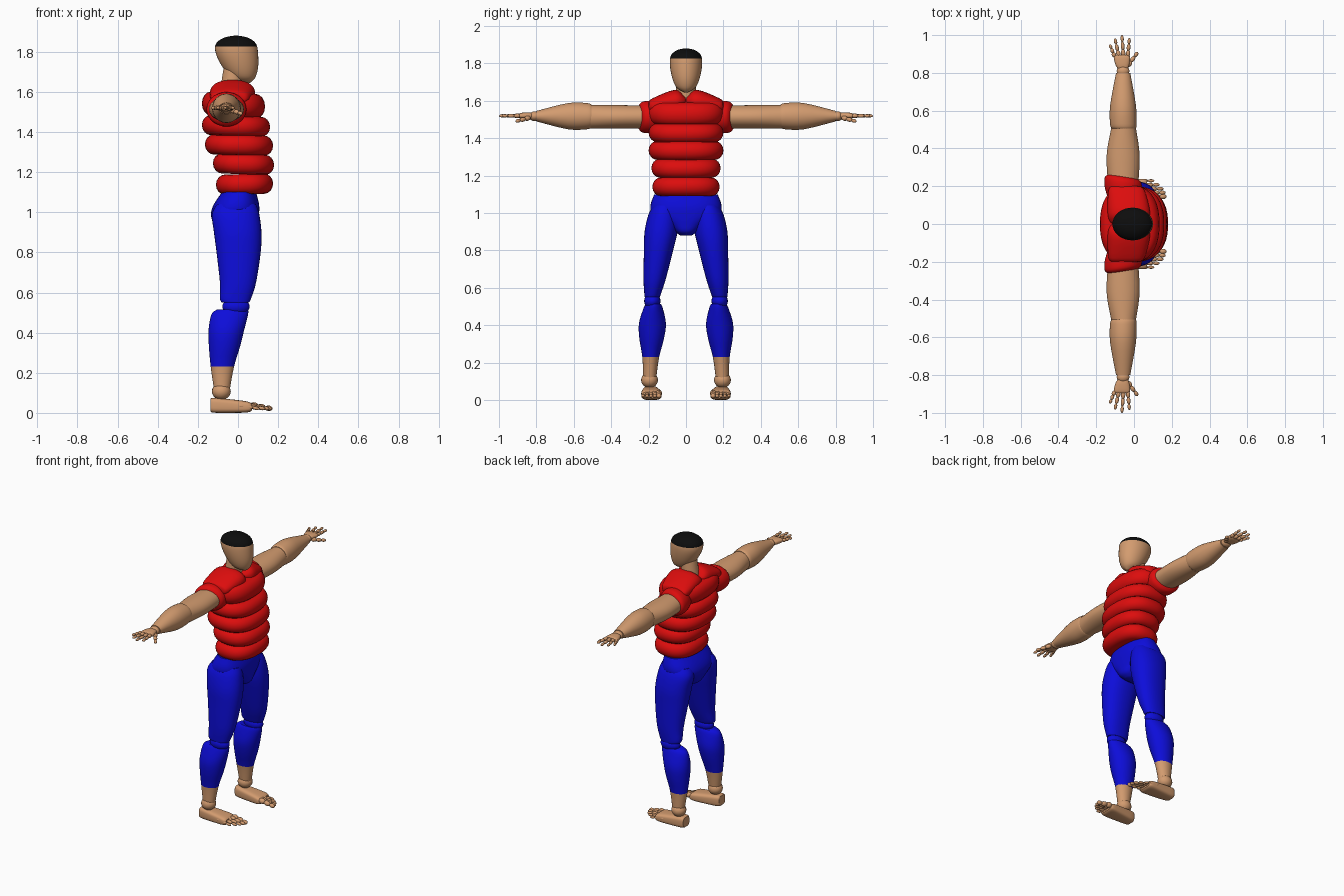
import bpy, bmesh, math
from mathutils import Vector, Matrix

if "Cube" in bpy.data.objects:
    bpy.data.objects.remove(bpy.data.objects["Cube"])


def material(name, *rgb):
    mat = bpy.data.materials.new(name)
    mat.use_nodes = True
    mat.diffuse_color = (*rgb, 1)
    shader = mat.node_tree.nodes["Principled BSDF"]
    shader.inputs["Base Color"].default_value = mat.diffuse_color
    return mat


skin = material("skin", .65, .33, .16)
red = material("red padding", .72, .004, .004)
blue = material("blue trousers", .004, .004, .7)
black = material("black hair", .004, .004, .004)


def finish(bm, name, mat, pair=False, split=None):
    """Turn bm into one object or a mirrored pair; split = (height, material above)."""
    if split:
        height, upper = split
        geometry = bm.verts[:] + bm.edges[:] + bm.faces[:]
        bmesh.ops.bisect_plane(bm, geom=geometry, plane_co=(0, 0, height), plane_no=(0, 0, 1))
        for face in bm.faces:
            face.material_index = int(face.calc_center_median().z > height)
    bmesh.ops.recalc_face_normals(bm, faces=bm.faces[:])
    for prefix in ("left_", "right_") if pair else ("",):
        if prefix == "right_":
            bm.transform(Matrix.Scale(-1, 4, (0, 1, 0)))
            bmesh.ops.reverse_faces(bm, faces=bm.faces[:])
        mesh = bpy.data.meshes.new(prefix + name)
        bm.to_mesh(mesh)
        mesh.materials.append(mat)
        if split:
            mesh.materials.append(upper)
        part = bpy.data.objects.new(prefix + name, mesh)
        bpy.context.collection.objects.link(part)
        bpy.ops.object.select_all(action="DESELECT")
        part.select_set(True)
        bpy.context.view_layer.objects.active = part
        bpy.ops.object.shade_smooth_by_angle(angle=math.radians(45))
    bm.free()


def smooth_path(rings, steps):
    """Add in-between rings along a flowing curve through the given ones."""
    last = len(rings) - 1
    for i in range(last):
        before, start, end, after = [rings[min(max(i + k, 0), last)] for k in (-1, 0, 1, 2)]
        for step in range(steps):
            t = step / steps
            yield [b + t / 2 * (c - a + t * (2 * a - 5 * b + 4 * c - d
                                             + t * (3 * b - a - 3 * c + d)))
                   for a, b, c, d in zip(before, start, end, after)]
    yield rings[last]


def loft(name, mat, axis, rings, middle=0, slope=0, power=2, tilt=0,
         steps=4, sides=36, pair=False, split=None):
    """Rings are (position, near, far, half breadth); the breadth is centred
    on middle + slope * position, and tilt leans each ring along the axis."""
    bm = bmesh.new()
    loops = []
    for position, near, far, breadth in smooth_path(rings, steps):
        loop = []
        for k in range(sides):
            angle = math.tau * k / sides
            c, s = [math.copysign(abs(v) ** (2 / power), v)
                    for v in (math.cos(angle), math.sin(angle))]
            offset = c * (far - near) / 2
            a = (near + far) / 2 + offset
            b = middle + slope * position + s * breadth
            p = position + tilt * offset
            loop.append(bm.verts.new({"x": (p, a, b), "y": (a, p, b), "z": (a, b, p)}[axis]))
        loops.append(loop)
    for low, high in zip(loops, loops[1:]):
        for k in range(sides):
            bm.faces.new((low[k], low[k - 1], high[k - 1], high[k]))
    bm.faces.new(loops[0])
    bm.faces.new(loops[-1])
    finish(bm, name, mat, pair, split)


def pillow(name, bottom, top, back, front, half_width, tilt, puff=.045):
    """Padded ring of the vest with a rounded rim."""
    rings = []
    for i in range(9):
        angle = math.pi * (i / 8 - .5)
        inset = puff * (1 - math.cos(angle))
        height = (bottom + top + (top - bottom) * math.sin(angle)) / 2
        rings.append((height, back + inset, front - inset, half_width - inset))
    loft(name, red, "z", rings, power=2.4, tilt=tilt, steps=1, sides=48)


def add_ball(bm, centre, size, turn=Matrix()):
    placement = Matrix.Translation(centre) @ turn @ Matrix.Diagonal((*size, 1))
    bmesh.ops.create_uvsphere(bm, u_segments=20, v_segments=12, radius=1, matrix=placement)


def joint(name, mat, centre, size):
    bm = bmesh.new()
    add_ball(bm, centre, size)
    finish(bm, name, mat, pair=True)


def digit(name, start, end, radius, bones=3):
    """Finger or toe: a chain of stretched, tapering bones."""
    start, end = Vector(start), Vector(end)
    turn = (end - start).to_track_quat("Z", "Y").to_matrix().to_4x4()
    half = (end - start).length / bones / 2
    bm = bmesh.new()
    for i in range(bones):
        thick = radius * (1 - i / 8)
        reach = half if i == bones - 1 else half * 1.2
        add_ball(bm, start.lerp(end, (i + .5) / bones), (thick, thick, reach), turn)
    finish(bm, name, skin, pair=True)


# Head with hair cap, and neck
loft("head", skin, "z", [
    (1.645, .02, .06, .01), (1.67, -.03, .085, .05), (1.72, -.075, .1, .073),
    (1.79, -.11, .1, .086), (1.84, -.11, .09, .082), (1.87, -.07, .05, .05),
    (1.88, -.02, 0, .01)], split=(1.826, black))
loft("neck", skin, "z", [(1.54, -.1, .02, .06), (1.73, -.07, .03, .05)])

# Padded vest
pillow("chest_pad", 1.475, 1.595, -.18, .135, .205, tilt=-.05)
pillow("upper_rib_pad", 1.38, 1.48, -.18, .16, .2, tilt=-.03)
pillow("lower_rib_pad", 1.285, 1.385, -.165, .175, .2, tilt=-.02)
pillow("belly_pad", 1.19, 1.29, -.125, .18, .185, tilt=-.03)
pillow("waist_pad", 1.09, 1.19, -.11, .175, .18, tilt=.02)
loft("collar_pad", red, "y", [
    (0, -.1, .03, .01), (.01, -.125, .06, .03), (.06, -.14, .085, .068),
    (.18, -.135, .055, .04), (.2, -.11, .02, .02)],
    middle=1.6, slope=-.15, power=2.4, pair=True)
loft("sleeve", red, "y", [
    (.13, -.14, .03, .07), (.18, -.155, .04, .085), (.23, -.155, .04, .083),
    (.25, -.135, .02, .065)], middle=1.513, tilt=-.16, pair=True)

# Arms
loft("upper_arm", skin, "y", [
    (.18, -.135, .02, .06), (.36, -.145, .03, .063), (.51, -.12, .01, .063)],
    middle=1.514, pair=True)
joint("elbow", skin, (-.056, .51, 1.515), (.064, .04, .063))
loft("forearm", skin, "y", [
    (.505, -.118, .01, .062), (.53, -.127, .014, .07), (.63, -.126, .01, .07),
    (.8, -.095, -.02, .028)], middle=1.518, pair=True)
joint("wrist", skin, (-.058, .81, 1.518), (.034, .03, .026))

# Hands, with the fingers fanned out from the palm
loft("palm", skin, "y", [
    (.815, -.08, -.035, .013), (.84, -.097, -.026, .018), (.88, -.107, -.02, .016),
    (.895, -.1, -.026, .01)], middle=1.52, power=2.5, pair=True)
for i, label in enumerate(("index", "middle", "ring", "little")):
    knuckle = Vector((-.033 - .023 * i, .885, 1.52))
    fan = math.radians(5 - 9 * i)
    length = .07 if label == "little" else .115 if label == "middle" else .1
    digit(label + "_finger", knuckle,
          knuckle + length * Vector((math.sin(fan), math.cos(fan), 0)), .0115)
digit("thumb", (-.035, .835, 1.51), (.02, .91, 1.49), .0135)

# Trousers
loft("pelvis", blue, "z", [
    (.88, -.05, .06, .03), (.9, -.095, .09, .06), (.94, -.12, .1, .105),
    (.99, -.135, .105, .18), (1.04, -.12, .105, .19), (1.1, -.08, .09, .17)], power=2.4)
loft("thigh", blue, "z", [
    (.55, -.08, .055, .04), (.57, -.09, .065, .045), (.65, -.09, .09, .06),
    (.8, -.107, .113, .078), (.9, -.12, .117, .088), (.99, -.13, .106, .08),
    (1.04, -.105, .09, .06)], middle=.255, slope=-.135, power=2.2, pair=True)
joint("knee", blue, (-.01, .18, .53), (.068, .044, .044))

# Calves: trouser leg above, bare shin below
loft("calf", skin, "z", [
    (.12, -.12, -.04, .035), (.23, -.136, -.02, .045), (.33, -.145, .01, .066),
    (.41, -.147, .03, .072), (.49, -.133, .05, .052), (.515, -.105, .05, .04)],
    middle=.2, slope=-.05, pair=True, split=(.23, blue))
joint("ankle", skin, (-.083, .195, .107), (.047, .045, .042))

# Feet, with the toes stepping back from the big toe
loft("foot", skin, "x", [
    (-.136, .165, .22, .026), (-.12, .15, .23, .037), (.01, .133, .238, .031),
    (.055, .13, .238, .025), (.07, .135, .23, .016)],
    middle=.032, slope=-.05, power=3.5, pair=True)
for i, label in enumerate(("big", "second", "third", "fourth", "little")):
    side, tip = .145 + .021 * i, .172 - .004 * i * i
    digit(label + "_toe", (tip - .11, side, .038), (tip, side, .02),
          .018 if label == "big" else .015 - .001 * i)
